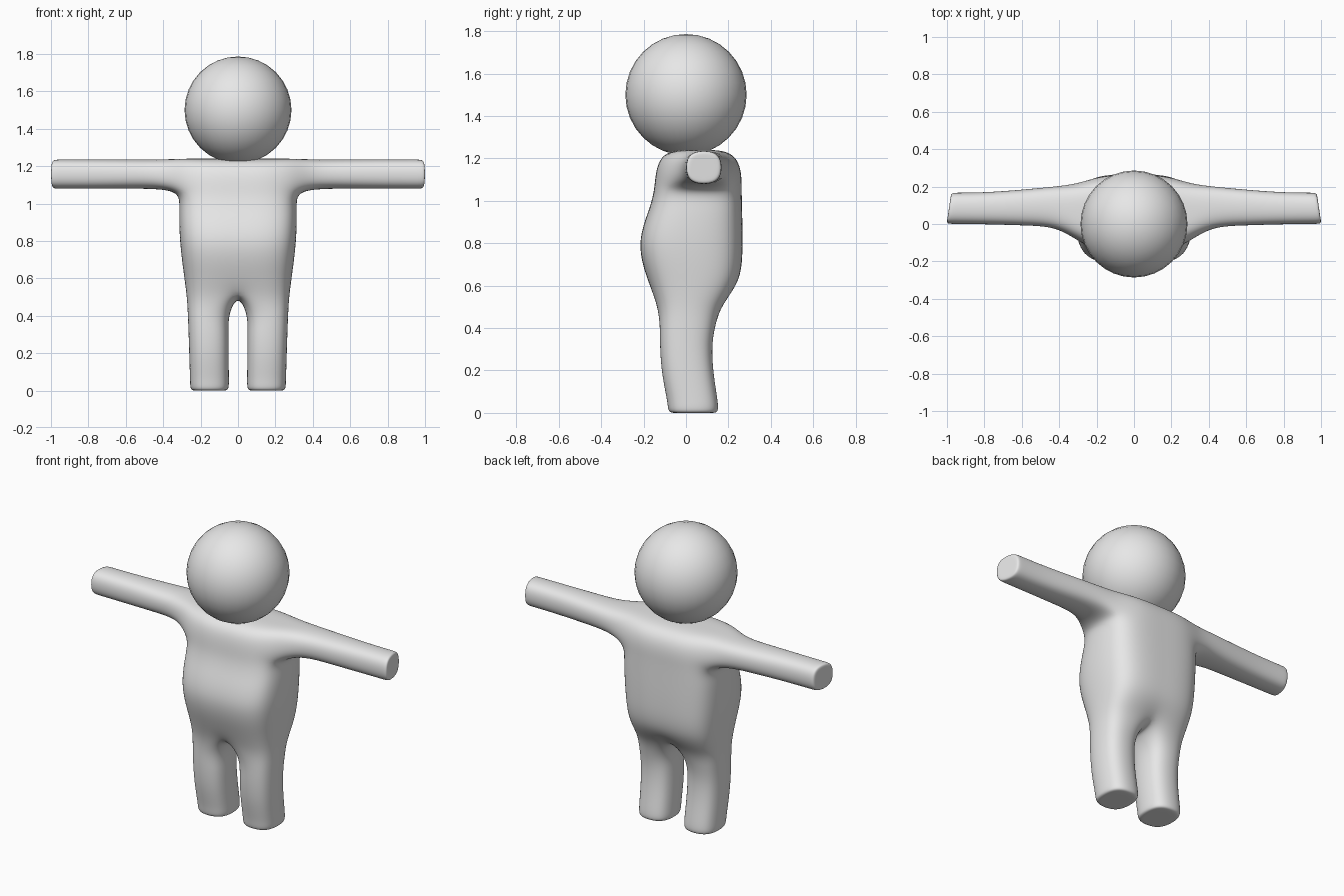
import bpy
import bmesh

if "Cube" in bpy.data.objects:
    bpy.data.objects.remove(bpy.data.objects["Cube"])

grey = bpy.data.materials.new("light_grey")
grey.diffuse_color = (0.8, 0.8, 0.8, 1)
grey.use_nodes = True
grey.node_tree.nodes["Principled BSDF"].inputs["Base Color"].default_value = grey.diffuse_color

C = 0.82  # corner pull that makes an eight-point loop round once subdivided
LOOP = [(-C, -C), (0, -1), (C, -C), (1, 0), (C, C), (0, 1), (-C, C), (-1, 0)]
GROW = 1.064  # offsets the shrinkage of subdivision

bm = bmesh.new()


def torso_ring(z, w, front, back):
    """Half a torso loop, from the front centre line round to the back one."""
    mid, half = (front + back) / 2, (back - front) / 2
    pts = [(0, -1), (0.5, -1), (0.92, -0.8), (1, 0), (0.92, 0.8), (0.5, 1), (0, 1)]
    return [bm.verts.new((w * a, mid + half * b, z)) for a, b in pts]


def leg_ring(z, x0, x1, y0, y1, scale=GROW):
    cx, cy = (x0 + x1) / 2, (y0 + y1) / 2
    rx, ry = (x1 - x0) / 2 * scale, (y1 - y0) / 2 * scale
    return [bm.verts.new((cx + rx * a, cy + ry * b, z)) for a, b in LOOP]


def arm_ring(x, cy, ry, scale=GROW, slant=0.0):
    rz = 0.0775
    return [bm.verts.new((x - slant * (cy + ry * scale * a), cy + ry * scale * a,
                          1.157 + rz * scale * b)) for a, b in LOOP]


def bridge(a, b, closed=True, skip=()):
    n = len(a)
    for i in range(n if closed else n - 1):
        if i not in skip:
            j = (i + 1) % n
            bm.faces.new((a[i], a[j], b[j], b[i]))


def limb(start, rings):
    """Run a closed tube out from a boundary loop and cap its end."""
    for ring in rings:
        bridge(start, ring)
        start = ring
    bm.faces.new(start)


# torso, hips up to shoulders
torso = [torso_ring(*r) for r in (
    (0.50, 0.280, -0.138, 0.170),
    (0.62, 0.297, -0.180, 0.262),
    (0.80, 0.321, -0.235, 0.268),
    (0.97, 0.324, -0.168, 0.264),
    (1.055, 0.318, -0.148, 0.262),
    (1.155, 0.318, -0.142, 0.262),
    (1.240, 0.305, -0.100, 0.215))]
for k in range(6):
    bridge(torso[k], torso[k + 1], False, (2, 3) if k >= 4 else ())

# flat shoulder top
t = torso[6]
centre = bm.verts.new((0, 0.06, 1.24))
side = bm.verts.new((0.152, 0.06, 1.24))
for quad in ((t[0], t[1], side, centre), (t[1], t[2], t[3], side),
             (side, t[3], t[4], t[5]), (centre, side, t[5], t[6])):
    bm.faces.new(quad)

# leg, starting from the hip loop and the crotch point
hip = torso[0]
hip[0].co.z = hip[6].co.z = 0.535
crotch = bm.verts.new((0, 0.015, 0.505))
limb(hip + [crotch], [
    leg_ring(0.41, 0.052, 0.268, -0.122, 0.136),
    leg_ring(0.31, 0.051, 0.264, -0.123, 0.120),
    leg_ring(0.18, 0.050, 0.260, -0.114, 0.129),
    leg_ring(0.05, 0.049, 0.256, -0.086, 0.151),
    leg_ring(0.0, 0.049, 0.255, -0.084, 0.153),
    leg_ring(0.0, 0.049, 0.255, -0.084, 0.153, 0.75)])

# arm, starting from the opening in the torso side
lo, md, hi = torso[4:7]
limb([lo[2], lo[3], lo[4], md[4], hi[4], hi[3], hi[2], md[2]], [
    arm_ring(0.41, 0.094, 0.107),
    arm_ring(0.60, 0.088, 0.095),
    arm_ring(0.78, 0.084, 0.085),
    arm_ring(0.965, 0.084, 0.083, slant=0.13),
    arm_ring(1.002, 0.084, 0.083, slant=0.15),
    arm_ring(1.002, 0.084, 0.083, 0.75, slant=0.15)])
bm.verts.remove(md[3])

bmesh.ops.recalc_face_normals(bm, faces=bm.faces)
mesh = bpy.data.meshes.new("body")
bm.to_mesh(mesh)
bm.free()
mesh.materials.append(grey)
mesh.shade_smooth()
body = bpy.data.objects.new("body", mesh)
bpy.context.collection.objects.link(body)
mirror = body.modifiers.new("mirror", 'MIRROR')
mirror.use_clip = True
subdivide = body.modifiers.new("subdivide", 'SUBSURF')
subdivide.levels = subdivide.render_levels = 3

# ball head resting on the shoulders
bpy.ops.mesh.primitive_uv_sphere_add(segments=32, ring_count=16, radius=0.286,
                                     location=(0, 0, 1.5))
head = bpy.context.object
head.name = "head"
head.data.materials.append(grey)
head.data.shade_smooth()
